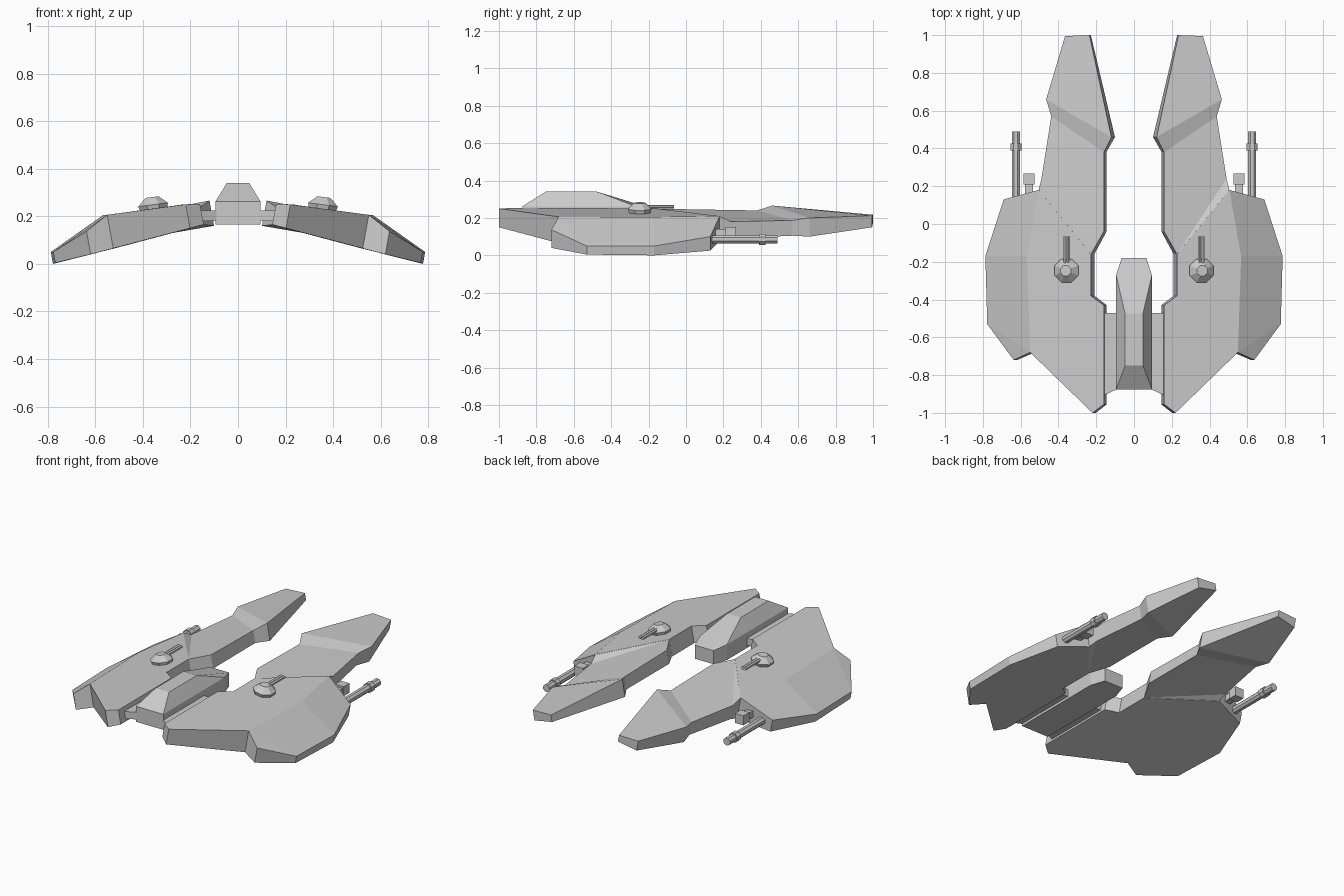
import bpy, bmesh, math
from mathutils import Matrix, Vector

if "Cube" in bpy.data.objects:
    bpy.data.objects.remove(bpy.data.objects["Cube"])


def finish(name, bm, mirror=True):
    bmesh.ops.recalc_face_normals(bm, faces=bm.faces)
    me = bpy.data.meshes.new(name)
    bm.to_mesh(me)
    bm.free()
    ob = bpy.data.objects.new(name, me)
    bpy.context.collection.objects.link(ob)
    if mirror:
        m = ob.modifiers.new("mirror", 'MIRROR')
        m.use_mirror_merge = False
    return ob


def plate(name, rim, facets, bottom_facets, extra=(), lean=0.18, mirror=True):
    """Slab from rim points (x, y, top z, bottom z); extra = top points inside the rim."""
    bm = bmesh.new()
    top = [bm.verts.new((x, y, t)) for x, y, t, b in rim]
    bot = [bm.verts.new((x - lean * (t - b), y, b)) for x, y, t, b in rim]
    n = len(rim)
    for i in range(n):
        j = (i + 1) % n
        bm.faces.new((top[i], top[j], bot[j], bot[i]))
    top += [bm.verts.new(p) for p in extra]
    for f in facets:
        bm.faces.new([top[i] for i in f])
    for f in bottom_facets:
        bm.faces.new([bot[i] for i in f])
    return finish(name, bm, mirror)


def lathe_y(name, x, z, profile, sides=8):
    """Faceted tube along y from (y, radius) steps."""
    bm = bmesh.new()
    rings = []
    for y, r in profile:
        rings.append([bm.verts.new((x + r * math.cos(a), y, z + r * math.sin(a)))
                      for a in (2 * math.pi * (k + .5) / sides for k in range(sides))])
    for a, b in zip(rings, rings[1:]):
        for k in range(sides):
            m = (k + 1) % sides
            bm.faces.new((a[k], a[m], b[m], b[k]))
    bm.faces.new(rings[0])
    bm.faces.new(rings[-1])
    return finish(name, bm)


def box(name, lo, hi):
    bm = bmesh.new()
    lo, hi = Vector(lo), Vector(hi)
    bmesh.ops.create_cube(bm, size=1, matrix=Matrix.Translation((lo + hi) / 2)
                          @ Matrix.Diagonal((*(hi - lo), 1)))
    return finish(name, bm)


# Broad main wings with drooping outer panels
plate("main_wing", [
    (.22, -1, .25, .15), (.16, -.955, .252, .165), (.16, -.43, .252, .165),
    (.228, -.38, .25, .147), (.228, -.16, .25, .147), (.505, .18, .21, .075),
    (.69, .13, .10, .025), (.787, -.17, .05, 0), (.777, -.53, .05, .004),
    (.637, -.72, .137, .04), (.55, -.68, .206, .065)],
    [(0, 1, 2, 3, 4, 5, 11, 10), (5, 6, 7, 11), (11, 7, 8, 10), (10, 8, 9)],
    [tuple(range(11))], extra=[(.567, -.17, .205)])

# Long rear prongs with a sloped joint band and a kinked step
prong_facets = [(0, 8, 9), (0, 1, 2, 7, 8), (2, 3, 6, 7), (3, 4, 5, 6)]
plate("rear_prong", [
    (.228, -.16, .249, .149), (.16, -.04, .247, .165), (.16, .38, .24, .165),
    (.12, .46, .266, .16), (.236, 1, .217, .175), (.365, .995, .212, .15),
    (.465, .66, .2, .1), (.438, .57, .187, .105), (.49, .24, .18, .09),
    (.505, .18, .209, .077)], prong_facets, prong_facets)

# Central body: straight-sided hull with tapered tail
hull = [(-.095, -.875), (.095, -.875), (.095, -.27), (.065, -.18), (-.065, -.18), (-.095, -.27)]
bm = bmesh.new()
low = [bm.verts.new((x, y, .165)) for x, y in hull]
mid = [bm.verts.new((x, y, .25 if y > -.2 else .262)) for x, y in hull]
roof = [bm.verts.new(p + (.34,)) for p in
        [(-.047, -.75), (.047, -.75), (.047, -.475), (-.047, -.475)]]
for i in range(6):
    j = (i + 1) % 6
    bm.faces.new((low[i], low[j], mid[j], mid[i]))
bm.faces.new(low)
bm.faces.new(roof)
for f in [(mid[0], mid[1], roof[1], roof[0]), (mid[1], mid[2], roof[2], roof[1]),
          (mid[5], mid[0], roof[0], roof[3]), (roof[3], roof[2], mid[2], mid[3], mid[4], mid[5])]:
    bm.faces.new(f)
finish("central_body", bm, mirror=False)

# Pylons joining body to wings
plate("wing_pylon", [(.08, -.87, .225, .18), (.155, -.905, .225, .18),
                     (.17, -.47, .225, .18), (.08, -.47, .225, .18)],
      [(0, 1, 2, 3)], [(0, 1, 2, 3)], lean=0)

# Domed turrets, tilted with the wing surface
bm = bmesh.new()
rings = []
for r, z in ((.056, -.02), (.068, .018), (.03, .05)):
    rings.append([bm.verts.new((r * math.cos(a), r * math.sin(a), z))
                  for a in (math.pi * (k + .5) / 4 for k in range(8))])
for a, b in zip(rings, rings[1:]):
    for k in range(8):
        m = (k + 1) % 8
        bm.faces.new((a[k], a[m], b[m], b[k]))
bm.faces.new(rings[0])
bm.faces.new(rings[-1])
bm.transform(Matrix.Translation((.355, -.247, .231)) @ Matrix.Rotation(.13, 4, 'Y'))
finish("turret_dome", bm)
for i, x in enumerate((.347, .365)):
    lathe_y(f"turret_barrel_{i + 1}", x, .26, [(-.23, .01), (-.065, .01)], 6)

# Heavy outer cannons with collar and muzzle
lathe_y("outer_cannon", .625, .085,
        [(.08, .024), (.39, .024), (.39, .031), (.425, .031), (.425, .024),
         (.49, .024)])
# Small secondary guns
box("small_gun_stem", (.535, .1, .1), (.577, .22, .14))
lathe_y("small_gun_head", .556, .122, [(.21, .042), (.268, .042)], 4).scale = (1, 1, 1)
